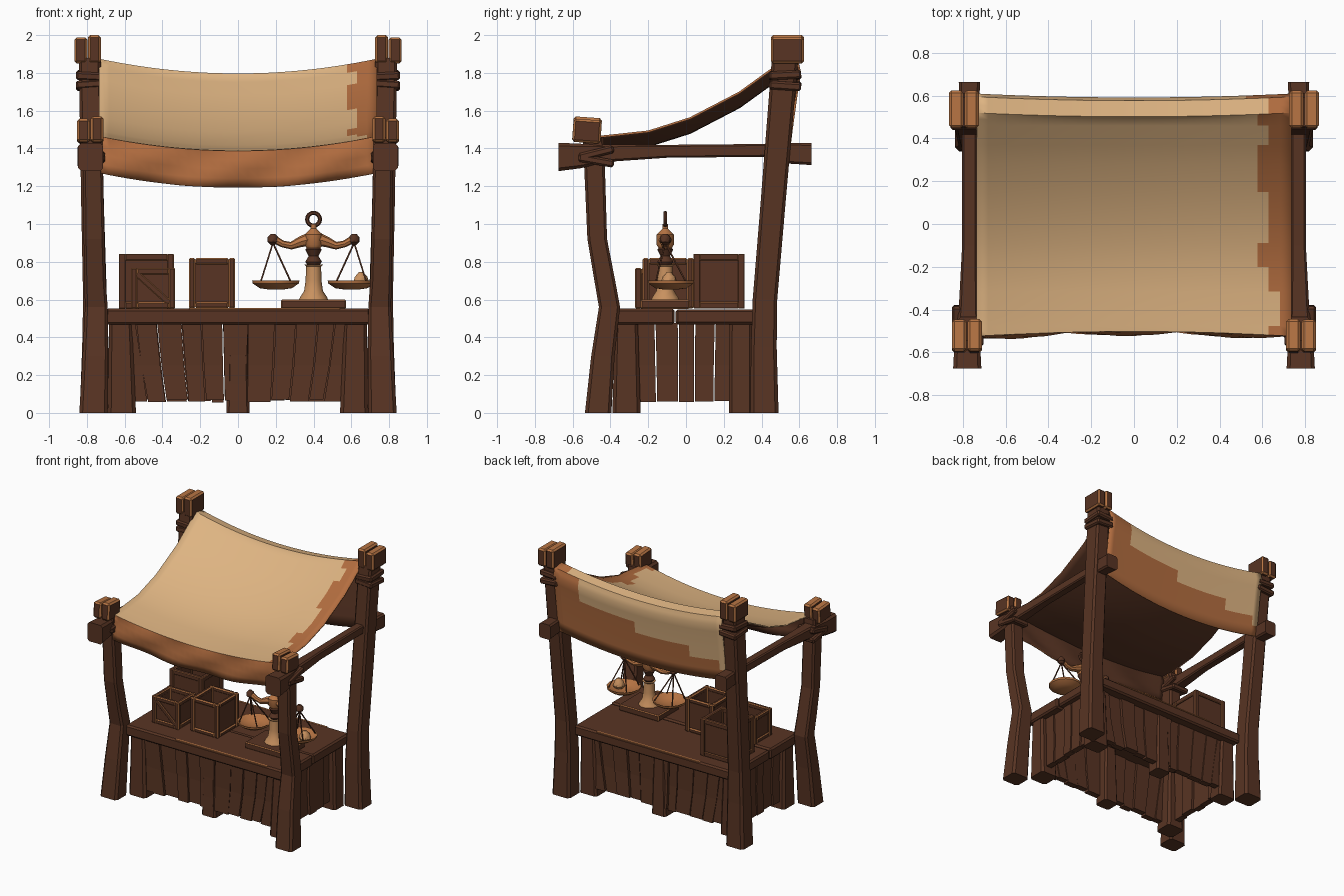
import bpy, bmesh, math, random
from mathutils import Vector, Euler

if "Cube" in bpy.data.objects:
    bpy.data.objects.remove(bpy.data.objects["Cube"])
random.seed(4)

def material(name, r, g, b):
    m = bpy.data.materials.new(name)
    m.diffuse_color = [(c / 255 / 12.92 if c < 11 else ((c / 255 + .055) / 1.055) ** 2.4) for c in (r, g, b)] + [1]
    m.use_nodes = True
    m.node_tree.nodes["Principled BSDF"].inputs["Base Color"].default_value = m.diffuse_color
    return m
WOOD = material("dark_wood", 88, 52, 35)
WORN = material("worn_wood", 184, 117, 68)
CREAM = material("cream_canvas", 222, 180, 130)
RUST = material("rust_canvas", 180, 110, 64)
TAN = material("tan_metal", 200, 145, 95)

def finish(name, bm, mats, mirror=False, bevel=0, top=False, smooth=False):
    me = bpy.data.meshes.new(name)
    if top:                                   # worn upper faces
        for f in bm.faces:
            f.material_index = 1 if f.normal.z > .7 else 0
    bm.to_mesh(me); bm.free()
    ob = bpy.data.objects.new(name, me)
    bpy.context.collection.objects.link(ob)
    for m in mats:
        me.materials.append(m)
    if bevel:
        b = ob.modifiers.new("Bevel", 'BEVEL')
        b.width, b.segments, b.material = bevel, 1, len(mats) - 1
    if mirror:
        ob.modifiers.new("Mirror", 'MIRROR')
    if smooth:
        bpy.context.view_layer.objects.active = ob
        ob.select_set(True)
        bpy.ops.object.shade_smooth_by_angle(angle=math.radians(40))
        ob.select_set(False)
    return ob

def loft(name, rings, mats=(WOOD,), **kw):
    bm = bmesh.new()
    vs = [[bm.verts.new(p) for p in r] for r in rings]
    n = len(vs[0])
    for a, b in zip(vs, vs[1:]):
        for i in range(n):
            bm.faces.new((a[i], a[(i + 1) % n], b[(i + 1) % n], b[i]))
    bm.faces.new(vs[0]); bm.faces.new(vs[-1])
    bmesh.ops.recalc_face_normals(bm, faces=bm.faces)
    return finish(name, bm, mats, **kw)

def chamfered(hx, hy, c=.25):
    k = min(hx, hy) * c
    return [(hx, -hy + k), (hx, hy - k), (hx - k, hy), (-hx + k, hy),
            (-hx, hy - k), (-hx, -hy + k), (-hx + k, -hy), (hx - k, -hy)]

def timber(name, secs, axis='z', **kw):
    """secs: (cx, c2, t, half x, half 2), t runs along the axis"""
    rings = []
    for cx, c2, t, hx, h2 in secs:
        pts = [(cx + a, c2 + b) for a, b in chamfered(hx, h2)]
        rings.append([(a, b, t) if axis == 'z' else (a, t, b) for a, b in pts])
    return loft(name, rings, **kw)

def box(name, c, s, mats=(WOOD,), rot=(0, 0, 0), **kw):
    e, c = Euler([math.radians(a) for a in rot]), Vector(c)
    rings = []
    for z in (-.5, .5):
        rings.append([c + e.to_matrix() @ Vector((x * s[0], y * s[1], z * s[2]))
                      for x, y in ((-.5, -.5), (.5, -.5), (.5, .5), (-.5, .5))])
    return loft(name, rings, mats, **kw)

def lathe(name, x, y, prof, mats, n=10):
    return loft(name, [[(x + r * math.cos(2 * math.pi * i / n), y + r * math.sin(2 * math.pi * i / n), z)
                        for i in range(n)] for r, z in prof], mats, smooth=True)

def tube(name, path, radii, mats, n=6):
    path = [Vector(p) for p in path]
    rings = []
    for i, p in enumerate(path):
        d = path[min(i + 1, len(path) - 1)] - path[max(i - 1, 0)]
        q = d.to_track_quat('Z', 'Y')
        rings.append([p + q @ Vector((math.cos(2 * math.pi * k / n), math.sin(2 * math.pi * k / n), 0)) * radii[i]
                      for k in range(n)])
    return loft(name, rings, mats, smooth=True)

# Corner posts
timber("front_post", [(-.765, -.465, 0, .075, .07), (-.755, -.44, .3, .068, .062), (-.75, -.405, .56, .06, .056),
                      (-.757, -.43, .7, .057, .055), (-.762, -.47, .92, .055, .052), (-.77, -.49, 1.46, .052, .056)], mirror=True)
timber("back_post", [(-.76, .415, 0, .078, .075), (-.755, .412, .35, .07, .068), (-.757, .418, .6, .063, .065),
                     (-.77, .46, 1.1, .06, .066), (-.785, .525, 1.88, .058, .07)], mirror=True)
# Split post caps
for nm, x, y, z0, z1, d in (("front", -.782, -.524, 1.43, 1.565, .15), ("back", -.796, .537, 1.85, 2.0, .175)):
    for s in (-1, 1):
        drop = .012 if s < 0 else 0
        box(nm + "_post_cap", (x + s * .036, y, (z0 + z1 - drop) / 2), (.068, d, z1 - z0 - drop), (WOOD, WORN),
            rot=(-4, 0, 0) if z1 < 2 else (0, 0, 0), mirror=True, bevel=.012, top=True)
# Side beams with swollen ends
timber("side_beam", [(-.78, 1.355, -.675, .066, .075), (-.78, 1.36, -.56, .06, .065), (-.775, 1.375, -.4, .045, .045),
                     (-.77, 1.385, -.1, .034, .034), (-.77, 1.39, .45, .034, .034), (-.77, 1.375, .54, .045, .055),
                     (-.77, 1.37, .665, .05, .058)], axis='y', mirror=True)
# Lashings
for a, z in ((14, 1.375), (-10, 1.335)):
    box("front_lashing", (-.777, -.475, z), (.148, .19, .042), rot=(a, 0, 0), mirror=True, bevel=.01)
for a, z in ((3, 1.785), (-4, 1.735)):
    box("back_lashing", (-.783, .525, z), (.15, .17, .045), rot=(a, a, 0), mirror=True, bevel=.01)

# Canvas: back flap, sagging roof and front flap in one sheet
prof = [(.545, 1.34), (.565, 1.5), (.59, 1.68), (.61, 1.8), (.595, 1.86), (.52, 1.875), (.46, 1.83), (.28, 1.70),
        (.02, 1.565), (-.2, 1.495), (-.43, 1.47), (-.525, 1.465), (-.535, 1.37), (-.525, 1.27)]
rows = []
for a, b in zip(prof, prof[1:]):
    rows += [a, ((a[0] + b[0]) / 2, (a[1] + b[1]) / 2)]
rows.append(prof[-1])
N = 28
bm = bmesh.new()
grid = []
for k, (y, z) in enumerate(rows):
    line = []
    for i in range(N + 1):
        u = 2 * i / N - 1
        sag = 1 - u * u
        dy = -.018 * sag if y > .5 else (.022 * sag if y < -.5 else 0)
        if y < -.5 and k > 22:
            dy += .012 * math.sin(9 * u + k)
        line.append(bm.verts.new((u * .735, y + dy, z - .078 * sag)))
    grid.append(line)
for k in range(len(rows) - 1):
    edge = .6 + .03 * math.sin(k * 1.7) + (.05 if 17 < k < 22 else 0)
    for i in range(N):
        f = bm.faces.new((grid[k][i], grid[k + 1][i], grid[k + 1][i + 1], grid[k][i + 1]))
        x = f.calc_center_median().x
        z = f.calc_center_median().z
        rust = x > edge
        if k < 8:
            rust = x > .5 or z < 1.55 + .14 * x
        if k > 21:
            rust = True
        f.material_index = int(rust)
canopy = finish("canvas_canopy", bm, (CREAM, RUST, WOOD, WOOD), smooth=True)
sol = canopy.modifiers.new("Thickness", 'SOLIDIFY')
sol.thickness, sol.offset, sol.material_offset = .01, -1, 2

# Counter top boards
box("counter_front_board", (0, -.235, .51), (1.4, .35, .085), bevel=.012)
box("counter_back_board", (0, .175, .508), (1.39, .46, .08), bevel=.012)
box("worn_front_edge", (.14, -.402, .5505), (.8, .016, .007), (WORN,))
box("worn_back_edge", (.05, .396, .546), (.9, .014, .007), (WORN,))
# Counter legs
for y in (-.315, .29):
    timber("counter_leg", [(-.615, y, 0, .075, .075 if y < 0 else .062), (-.622, y, .48, .06, .06)], mirror=True)
    timber("counter_middle_leg", [(0, y, 0, .062, .06), (0, y, .48, .05, .05)])

# Plank skirt on four sides
def planks(name, half, n, place, fan, **kw):
    cuts = [-half + 2 * half * (i + (random.uniform(-.22, .22) if 0 < i < n else 0)) / n for i in range(n + 1)]
    for a, b in zip(cuts, cuts[1:]):
        off, low = random.uniform(-.008, .008), .06 + random.uniform(-.006, .012)
        rings = []
        for z, s, t in ((low, 1, .024), (.25, (1 + fan) / 2 + random.uniform(-.01, .01), .016), (.475, fan, .02)):
            a2, b2 = a * s + .003, b * s - .003
            rings.append([place(p, q + off, z) for p, q in ((a2, -t), (b2, -t), (b2, t), (a2, t))])
        loft(name, rings, **kw)
planks("front_plank", .57, 11, lambda p, q, z: (p, -.345 + q, z), 1.13)
planks("back_plank", .57, 11, lambda p, q, z: (p, .315 + q, z), 1.13)
planks("side_plank", .27, 5, lambda p, q, z: (-.625 + q, p, z), 1.05, mirror=True)

# Open crates
def crate(name, x, y, w, d, h, wear, brace=False):
    z, t, m = .552, .034, (WOOD, WORN)
    box(name + "_floor", (x, y, z + .02), (w - .02, d - .02, .02))
    for s in (-1, 1):
        box(name + "_wall", (x, y + s * (d / 2 - .02), z + h / 2), (w - .03, .014, h - .02))
        box(name + "_wall", (x + s * (w / 2 - .02), y, z + h / 2), (.014, d - .03, h - .02))
        for r in (-1, 1):
            box(name + "_corner", (x + s * (w - t) / 2, y + r * (d - t) / 2, z + h / 2), (t, t, h), m, bevel=wear)
            zz = z + h / 2 + r * (h - t) / 2
            box(name + "_rail", (x, y + s * (d - t) / 2, zz), (w - 2 * t, t - .004, t), m, bevel=wear)
            box(name + "_rail", (x + s * (w - t) / 2, y, zz), (t - .004, d - 2 * t, t), m, bevel=wear)
        if brace:
            box(name + "_brace", (x, y + s * (d / 2 - .01), z + h / 2), (w * 1.0, .015, .03), m, rot=(0, 42, 0), bevel=.004)
crate("large_crate", -.485, .175, .29, .27, .29, .003)
crate("medium_crate", -.138, -.095, .245, .27, .268, .008)
crate("small_crate", -.45, -.16, .235, .22, .215, .006, True)

# Balance scale
X, Y = .4, -.11
box("scale_base", (X, Y, .575), (.345, .26, .048), (WOOD, WORN), bevel=.006)
lathe("scale_column", X, Y, [(.078, .598), (.07, .615), (.05, .645), (.042, .7), (.04, .775), (.05, .785)], (TAN,))
lathe("scale_collar", X, Y, [(.03, .78), (.044, .8), (.026, .83), (.044, .865), (.03, .88)], (WOOD,))
lathe("scale_head", X, Y, [(.035, .87), (.048, .89), (.048, .945), (.03, .96), (.016, .975), (.016, 1.0)], (WORN,))
bm = bmesh.new()
ring = [[bm.verts.new((X + (.034 + .011 * math.cos(b)) * math.cos(a), Y + .011 * math.sin(b),
                       1.025 + (.034 + .011 * math.cos(b)) * math.sin(a)))
         for b in [k * math.pi / 3 for k in range(6)]] for a in [k * math.pi / 8 for k in range(16)]]
for i in range(16):
    for j in range(6):
        bm.faces.new((ring[i][j], ring[(i + 1) % 16][j], ring[(i + 1) % 16][(j + 1) % 6], ring[i][(j + 1) % 6]))
bmesh.ops.recalc_face_normals(bm, faces=bm.faces)
finish("scale_ring", bm, (WOOD,), smooth=True)
for s in (-1, 1):
    tip = X + s * .215
    tube("scale_arm", [(X + s * .02, Y, .92), (X + s * .07, Y, .905), (X + s * .12, Y, .885), (X + s * .165, Y, .895),
                       (X + s * .2, Y, .915), (tip, Y, .92)], [.036, .028, .02, .018, .02, .022], (WORN,), 8)
    lathe("scale_arm_tip", tip, Y, [(.012, .89), (.028, .905), (.028, .93), (.012, .948)], (WOOD,), 8)
    px = X + s * .2
    lathe("scale_pan", px, Y + .03, [(.03, .652), (.085, .66), (.122, .685), (.125, .7), (.115, .698), (.08, .675), (.02, .668)],
          (WORN,), 14)
    for k in range(4):                        # pan cords
        a = math.pi * (k / 2 + .25)
        tube("scale_cord", [(tip, Y, .9), (px + .112 * math.cos(a), Y + .03 + .112 * math.sin(a), .695)], [.005, .005], (WOOD,), 4)
lathe("weighed_lump", X + .25, Y + .02, [(.035, .67), (.045, .69), (.035, .72), (.012, .745)], (TAN,), 7)
